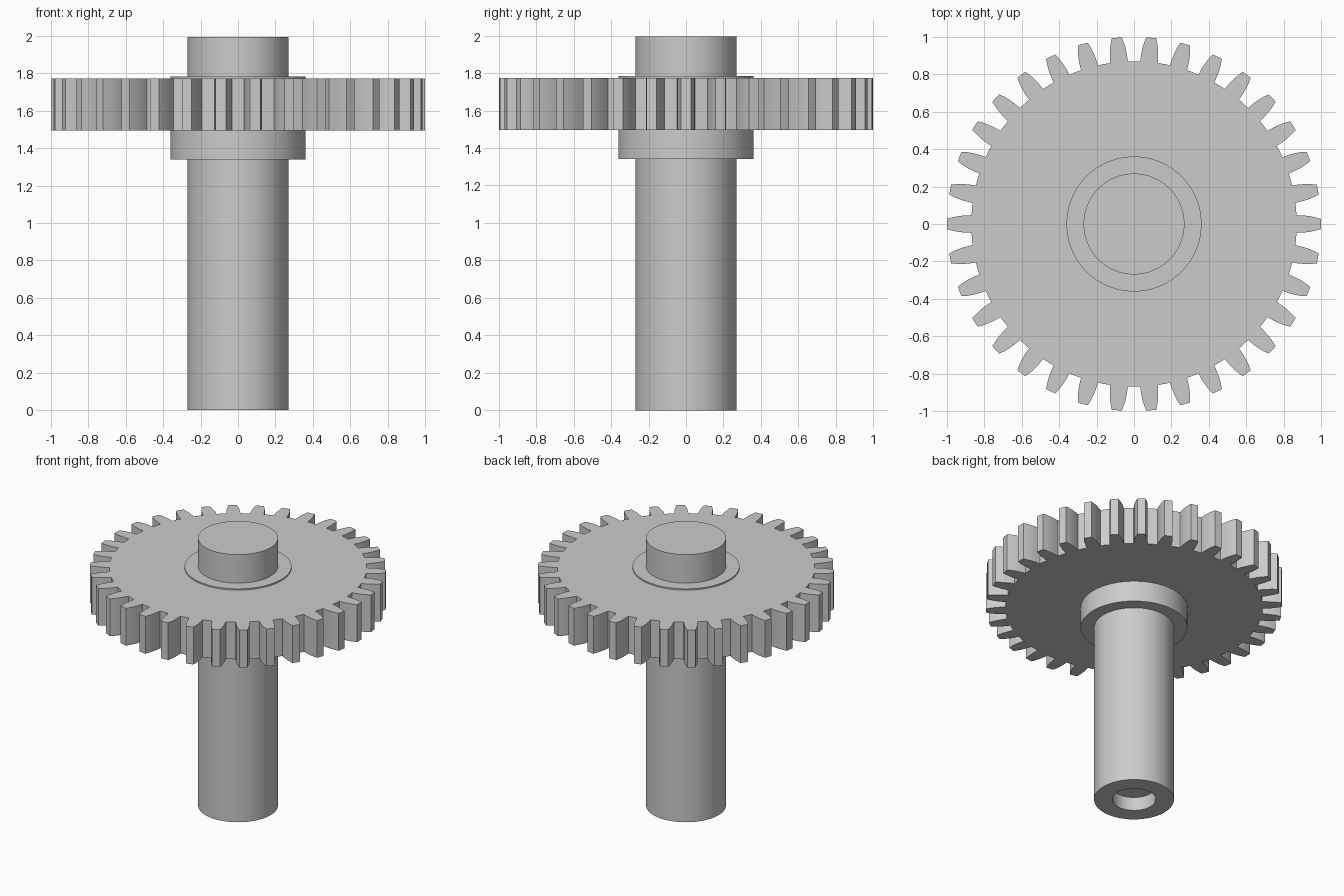
import bpy
import bmesh
from math import cos, sin, asin, pi, radians

cube = bpy.data.objects.get("Cube")
if cube:
    bpy.data.objects.remove(cube, do_unlink=True)

# Single light grey metal
grey = bpy.data.materials.new("light_grey")
grey.use_nodes = True
COLOUR = (0.6, 0.6, 0.6, 1)
grey.diffuse_color = COLOUR
grey.node_tree.nodes["Principled BSDF"].inputs["Base Color"].default_value = COLOUR


def finish(name, bm):
    """Turn a bmesh into a shaded object with crisp edges."""
    bmesh.ops.recalc_face_normals(bm, faces=bm.faces)
    mesh = bpy.data.meshes.new(name)
    bm.to_mesh(mesh)
    bm.free()
    mesh.materials.append(grey)
    mesh.shade_smooth()
    mesh.set_sharp_from_angle(angle=radians(25))
    obj = bpy.data.objects.new(name, mesh)
    bpy.context.collection.objects.link(obj)
    return obj


def loft(name, outlines):
    """Join outlines of equal length into a skin, capped at both ends."""
    bm = bmesh.new()
    rings = [[bm.verts.new(p) for p in ring] for ring in outlines]
    for low, high in zip(rings, rings[1:]):
        for i in range(len(low)):
            j = (i + 1) % len(low)
            bm.faces.new((low[i], low[j], high[j], high[i]))
    bm.faces.new(rings[0][::-1])
    bm.faces.new(rings[-1])
    return finish(name, bm)


def turned(name, profile, sides=96):
    """Turn a (radius, height) profile about the z axis."""
    angles = [2 * pi * i / sides for i in range(sides)]
    return loft(name, [[(r * cos(a), r * sin(a), z) for a in angles]
                       for r, z in profile])


# Shaft with a shallow blind bore in its lower end
turned("shaft", [(0.147, 0.10), (0.147, 0), (0.27, 0), (0.27, 1.995)])

# Hub collar, standing just proud of the gear's upper face
turned("hub_collar", [(0.361, 1.34), (0.361, 1.783)])

# Spur gear: each tooth is a mirrored curved flank of (radius, half width)
TEETH = 34
FLANK = [(0.87, 0.047), (0.905, 0.046), (0.94, 0.042), (0.97, 0.036), (1.0, 0.027)]
half_tooth = [(r, asin(w / r)) for r, w in FLANK]
tooth = [(r, -a) for r, a in half_tooth] + [(1.0, 0)]
tooth += [(r, a) for r, a in reversed(half_tooth)]
tooth.append((0.87, pi / TEETH))  # middle of the gap
outline = [(r, a + 2 * pi * t / TEETH) for t in range(TEETH) for r, a in tooth]
loft("spur_gear", [[(r * cos(a), r * sin(a), z) for r, a in outline]
                   for z in (1.495, 1.773)])
